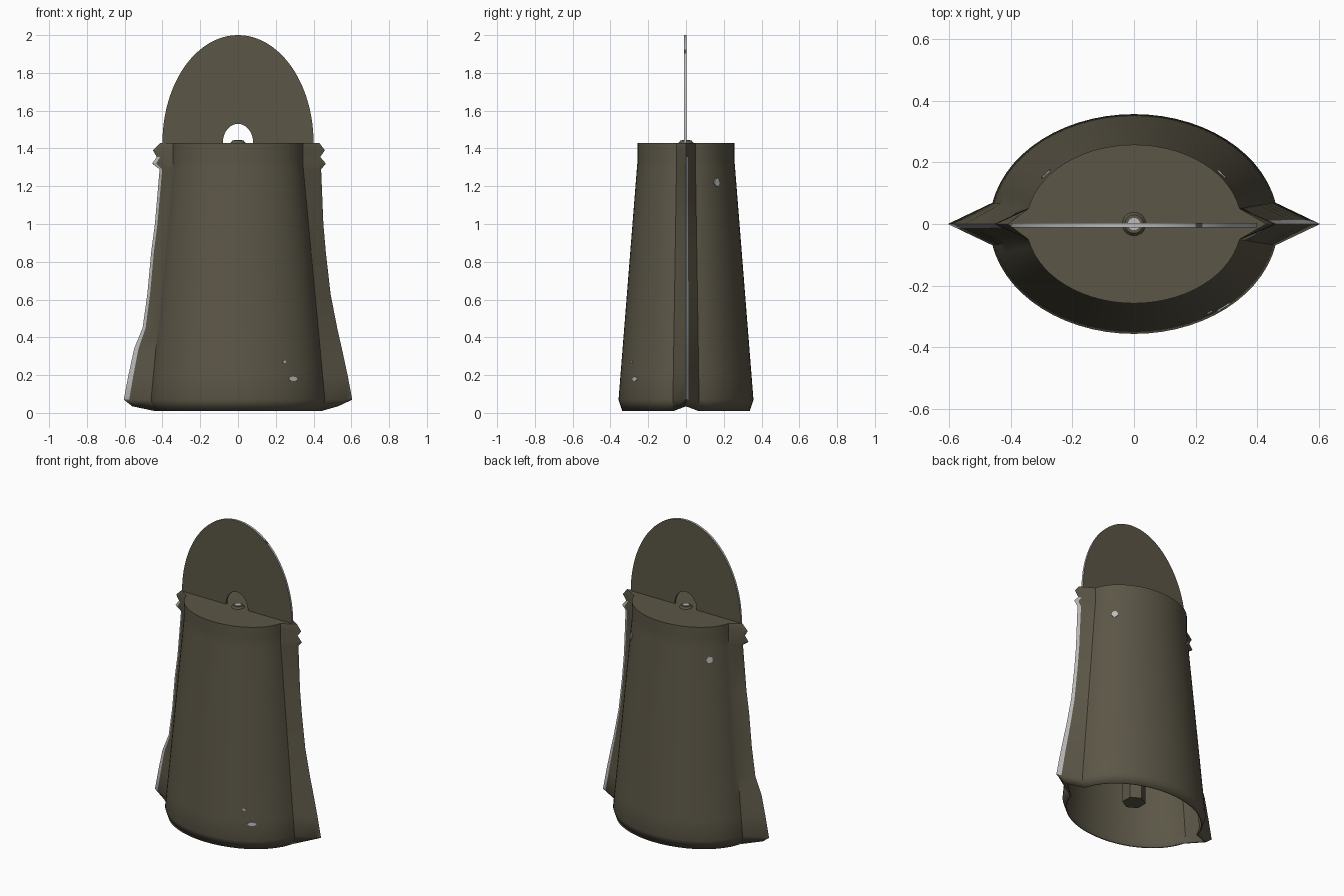
import bpy, bmesh, math
from mathutils import Vector

cube = bpy.data.objects.get("Cube")
if cube:
    bpy.data.objects.remove(cube, do_unlink=True)


def material(name, rgb):
    m = bpy.data.materials.new(name)
    m.use_nodes = True
    m.diffuse_color = (*rgb, 1)
    m.node_tree.nodes["Principled BSDF"].inputs["Base Color"].default_value = (*rgb, 1)
    return m


bronze = material("dark olive bronze", (0.105, 0.093, 0.062))
bare = material("bare pale metal", (0.5, 0.5, 0.5))


def finish(name, bm, smooth=True):
    bmesh.ops.recalc_face_normals(bm, faces=bm.faces)
    me = bpy.data.meshes.new(name)
    bm.to_mesh(me)
    bm.free()
    ob = bpy.data.objects.new(name, me)
    bpy.context.collection.objects.link(ob)
    me.materials.append(bronze)
    me.materials.append(bare)
    if smooth:
        bpy.ops.object.select_all(action="DESELECT")
        ob.select_set(True)
        bpy.context.view_layer.objects.active = ob
        bpy.ops.object.shade_smooth_by_angle(angle=math.radians(35))
    return ob


# Bell body: elliptical wall pinched into a seam fin on each side
TOP, CORNER, ARC = 1.43, 0.195, 28
# height, left fin reach, right fin reach
RINGS = [(0.01, 0.53, 0.56), (0.07, 0.605, 0.605), (0.2, 0.58, 0.58),
         (0.34, 0.55, 0.55), (0.45, 0.525, 0.505), (0.63, 0.49, 0.48),
         (0.85, 0.465, 0.46), (1.0, 0.452, 0.44), (1.29, 0.44, 0.415),
         (1.32, 0.465, 0.455), (1.355, 0.435, 0.43), (1.39, 0.46, 0.45),
         (TOP, 0.43, 0.41)]


def radii(z):
    f = min(1, max(0, (z - 0.06) / 1.26))
    lip = 0.02 if z < 0.03 else 0
    return 0.47 - 0.12 * f - lip, 0.358 - 0.1 * f - lip


def ring_points(z, left, right):
    a, b = radii(z)
    pts = []
    for side, reach in ((1, left), (-1, right)):
        start = CORNER if side > 0 else math.pi + CORNER
        for i in range(ARC + 1):
            t = start + (math.pi - 2 * CORNER) * i / ARC
            pts.append(Vector((a * math.cos(t), b * math.sin(t), z)))
        # fin on the side this arc runs into
        tip_x = -right if side > 0 else left
        tip = Vector((tip_x, 0, z + (0.025 if z < 0.03 else 0)))
        corner = pts[-1]
        near = corner.lerp(tip, 0.8)
        pts += [near, tip, Vector((near.x, -near.y, near.z))]
    return pts


bm = bmesh.new()
rings = [[bm.verts.new(p) for p in ring_points(*r)] for r in RINGS]
count = len(rings[0])
for lower, upper in zip(rings, rings[1:]):
    for i in range(count):
        j = (i + 1) % count
        f = bm.faces.new((lower[i], lower[j], upper[j], upper[i]))
        c = f.calc_center_median()
        # pale worn strip along one flank of each fin edge
        at_tip = any(abs(v.co.y) < 1e-4 for v in f.verts)
        if at_tip and c.x * c.y > 0 and 0.07 < c.z < 1.34:
            f.material_index = 1
bm.faces.new(rings[-1])
body = finish("bell_body", bm)
wall = body.modifiers.new("wall", "SOLIDIFY")
wall.thickness = 0.008
wall.offset = -1


# Handle: thin half-oval plate with a small arched opening
def handle_point(t, k, y):
    rx, rz = 0.08 + 0.32 * k, 0.1 + 0.47 * k
    return (rx * math.cos(t), y, TOP + rz * math.sin(t))


bm = bmesh.new()
SEG = 48
loops = []
for s in range(SEG + 1):
    t = math.pi * s / SEG
    loops.append([bm.verts.new(handle_point(t, k, y))
                  for k, y in ((0, -0.011), (1, -0.011), (1, 0.003), (0, 0.003))])
for p, q in zip(loops, loops[1:]):
    for i in range(4):
        j = (i + 1) % 4
        f = bm.faces.new((p[i], p[j], q[j], q[i]))
        x = f.calc_center_median().x
        if i == 1 and not 0.2 < x < 0.23:
            f.material_index = 1
bm.faces.new(loops[0])
bm.faces.new(loops[-1])
finish("handle", bm)


def cylinder(name, radius, z0, z1, sides, mat=0, top=None):
    bm = bmesh.new()
    bmesh.ops.create_cone(bm, cap_ends=True, segments=sides, radius1=radius,
                          radius2=radius if top is None else top, depth=z1 - z0)
    bmesh.ops.translate(bm, verts=bm.verts, vec=(0, 0, (z0 + z1) / 2))
    for f in bm.faces:
        f.material_index = mat
    return finish(name, bm)


# Clapper and its mount
cylinder("clapper_rod", 0.02, 0.25, TOP - 0.005, 10)
cylinder("clapper_weight", 0.07, 0.1, 0.3, 6)
cylinder("mount_collar", 0.04, TOP - 0.002, TOP + 0.012, 20, top=0.03)
cylinder("mount_pin", 0.02, TOP, TOP + 0.016, 16, mat=1)


# Chipped spots: small thin plates lying on the wall
def chip(name, x, front, z, width, height):
    a, b = radii(z)
    y = front * b * math.sqrt(1 - (x / a) ** 2)
    normal = Vector((x / a ** 2, y / b ** 2, 0.05 / b)).normalized()
    bm = bmesh.new()
    bmesh.ops.create_cone(bm, cap_ends=True, segments=7, radius1=0.5,
                          radius2=0.5, depth=1)
    for f in bm.faces:
        f.material_index = 1
    ob = finish(name, bm, smooth=False)
    ob.scale = (width, height, 0.008)
    ob.rotation_euler = normal.to_track_quat("Z", "Y").to_euler()
    ob.location = (x, y, z)


chip("front_chip_large", 0.29, -1, 0.18, 0.055, 0.025)
chip("front_chip_small", 0.245, -1, 0.27, 0.02, 0.015)
for side, label in ((1, "left"), (-1, "right")):
    chip("back_chip_" + label, 0.285 * side, 1, 1.22, 0.04, 0.045)
